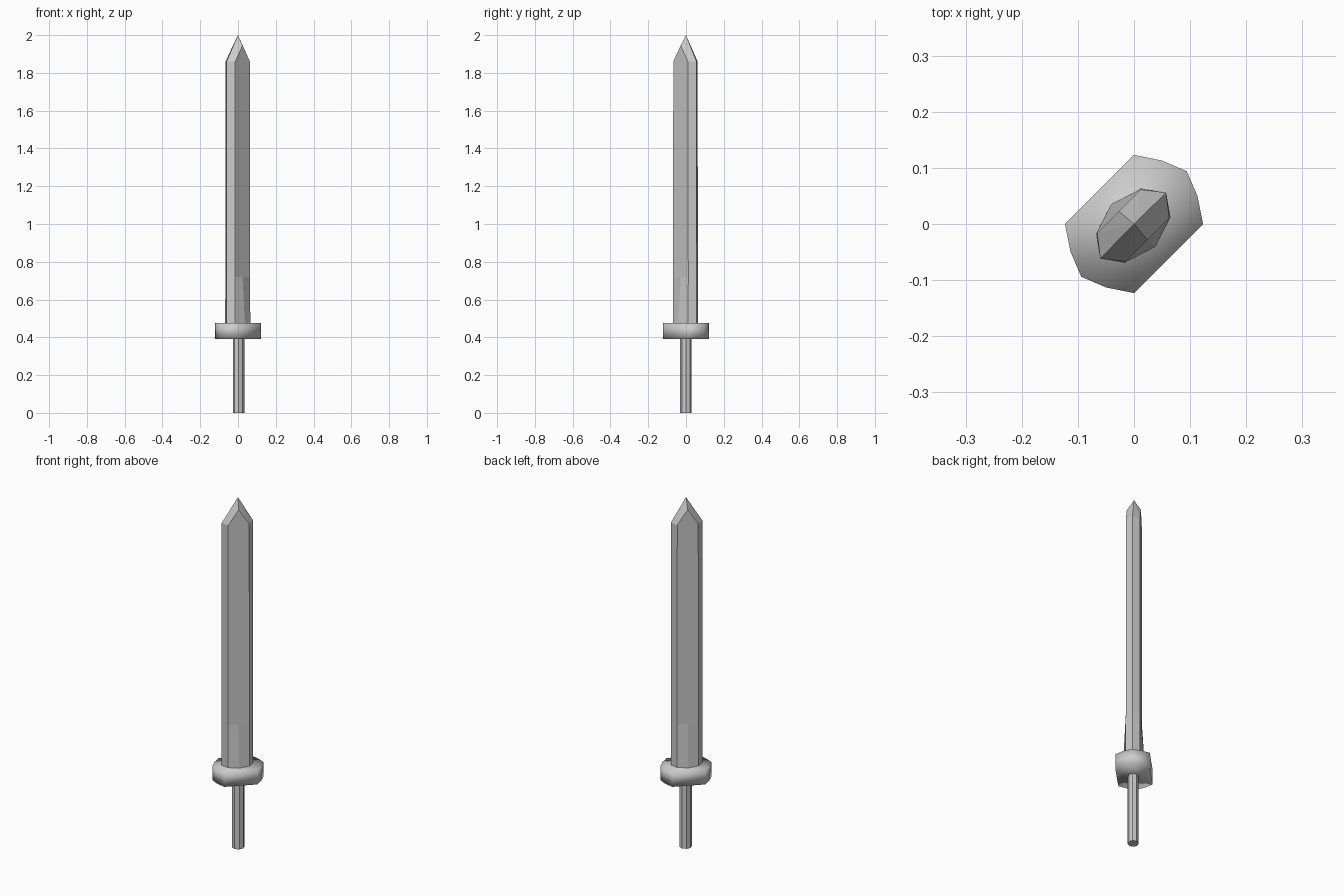
import bpy, bmesh, math

if "Cube" in bpy.data.objects:
    bpy.data.objects.remove(bpy.data.objects["Cube"])

S = math.sqrt(0.5)


def place(u, v, z):
    """The sword is turned 45 degrees: u runs along its width, v through it."""
    return ((u - v) * S, (u + v) * S, z)


def loft(name, rings, apex=None, smooth=False):
    """Skin a stack of equal-sized rings of (u, v, z), closing both ends."""
    bm = bmesh.new()
    rows = [[bm.verts.new(place(*p)) for p in ring] for ring in rings]
    n = len(rows[0])
    for a, b in zip(rows, rows[1:]):
        for i in range(n):
            j = (i + 1) % n
            bm.faces.new((a[i], a[j], b[j], b[i]))
    bm.faces.new(rows[0][::-1])
    if apex:
        tip = bm.verts.new(place(*apex))
        for i in range(n):
            bm.faces.new((rows[-1][i], rows[-1][(i + 1) % n], tip))
    else:
        bm.faces.new(rows[-1])
    bmesh.ops.recalc_face_normals(bm, faces=bm.faces[:])
    for f in bm.faces:
        f.smooth = smooth
    mesh = bpy.data.meshes.new(name)
    bm.to_mesh(mesh)
    bm.free()
    obj = bpy.data.objects.new(name, mesh)
    bpy.context.collection.objects.link(obj)
    return obj


def blade_ring(z, edge, corner_u, corner_v, mid_v, mid_z=None):
    """Eight-sided section; the middle of each flat may sit higher."""
    mid_z = mid_z or z
    half = [(edge, 0, z), (corner_u, corner_v, z), (0, mid_v, mid_z),
            (-corner_u, corner_v, z)]
    ring = half + [(-u, -v, h) for u, v, h in half]
    return [(u - 0.003, v - 0.001, h) for u, v, h in ring]


# Blade: swollen at the base, flat-sided above, pointed tip
loft("blade", [
    blade_ring(0.46, 0.083, 0.057, 0.037, 0.055),
    blade_ring(0.72, 0.083, 0.057, 0.036, 0.036),
    blade_ring(1.86, 0.083, 0.055, 0.036, 0.036, 1.945),
], apex=(0, 0, 2.0))

# Guard: block with bowed ends
end = [(0.087, -0.087), (0.115, -0.045), (0.133, 0), (0.115, 0.045), (0.087, 0.087)]
outline = end + [(-u, -v) for u, v in end]
loft("guard", [[(u, v, z) for u, v in outline] for z in (0.39, 0.475)], smooth=True)

# Grip: slim eight-sided rod
angles = [math.tau * i / 8 for i in range(8)]
loft("grip", [[(0.001 + 0.032 * math.cos(a), -0.004 + 0.028 * math.sin(a), z)
               for a in angles] for z in (0, 0.40)])
